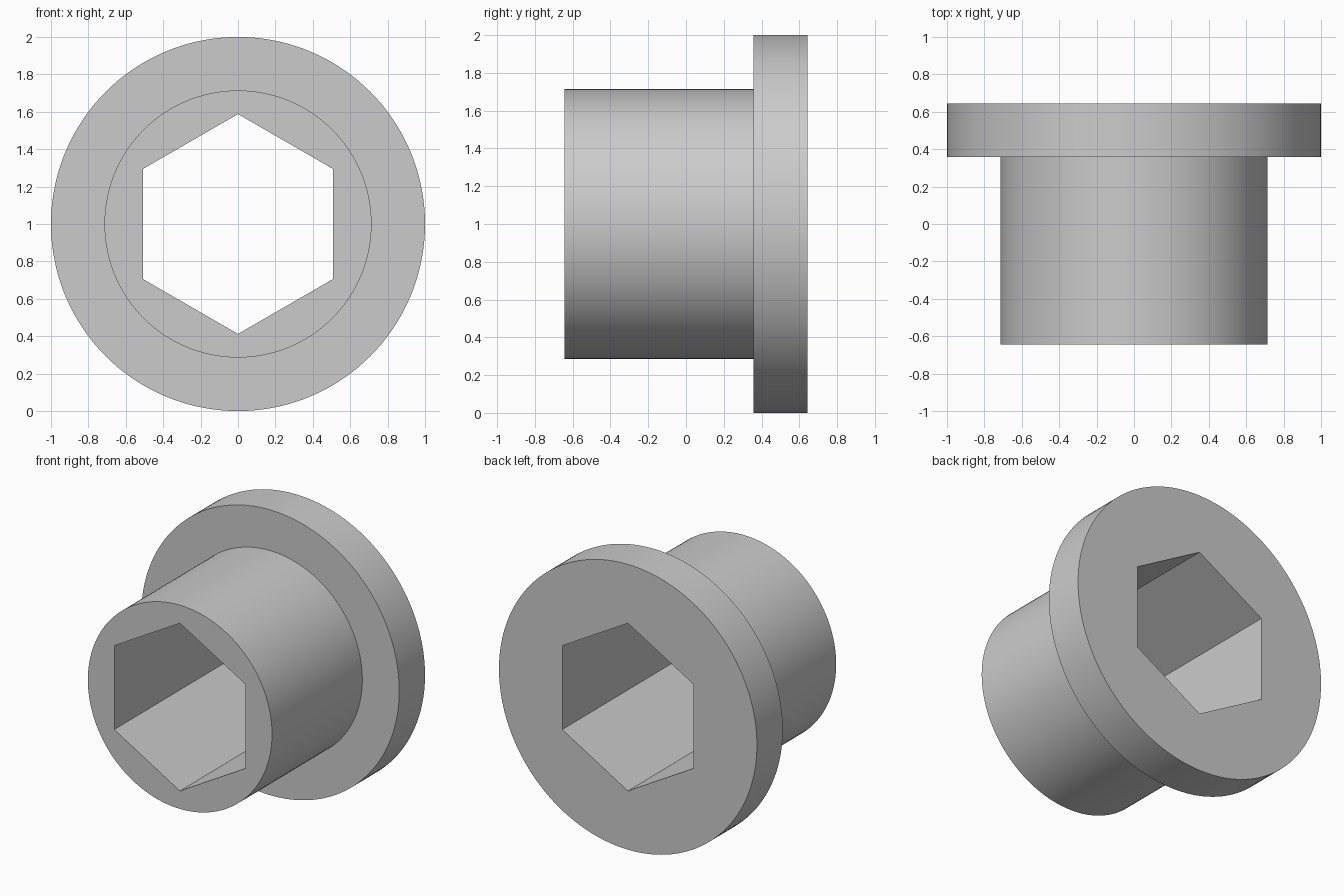
import bpy, bmesh
from math import cos, sin, radians

cube = bpy.data.objects.get("Cube")
if cube:
    bpy.data.objects.remove(cube, do_unlink=True)

SEGMENTS = 144                      # multiple of 12 puts a vertex on each hex corner
FRONT, STEP, BACK = -0.643, 0.357, 0.643
SHANK_R, FLANGE_R, HEX_APOTHEM = 0.714, 1.0, 0.509


def circle(radius):
    return lambda deg: radius


def hexagon(deg):
    return HEX_APOTHEM / cos(radians((deg + 30) % 60 - 30))


# Plain grey metal
grey = bpy.data.materials.new("grey metal")
grey.use_nodes = True
colour = (0.6, 0.6, 0.6, 1)
grey.diffuse_color = colour
grey.node_tree.nodes["Principled BSDF"].inputs["Base Color"].default_value = colour

# Closed profile swept round the y axis: outer shank, flange, then hexagonal bore
profile = [
    (circle(SHANK_R), FRONT), (circle(SHANK_R), STEP),
    (circle(FLANGE_R), STEP), (circle(FLANGE_R), BACK),
    (hexagon, BACK), (hexagon, FRONT),
]
bm = bmesh.new()
rings = []
for radius, y in profile:
    ring = []
    for i in range(SEGMENTS):
        deg = 360 * i / SEGMENTS
        r, a = radius(deg), radians(deg)
        ring.append(bm.verts.new((r * cos(a), y, 1 + r * sin(a))))
    rings.append(ring)
for k, ring in enumerate(rings):
    following = rings[(k + 1) % len(rings)]
    for i in range(SEGMENTS):
        j = (i + 1) % SEGMENTS
        bm.faces.new((ring[i], ring[j], following[j], following[i]))
bmesh.ops.recalc_face_normals(bm, faces=bm.faces)

mesh = bpy.data.meshes.new("flanged_bushing")
bm.to_mesh(mesh)
bm.free()
mesh.materials.append(grey)
bushing = bpy.data.objects.new("flanged_bushing", mesh)
bpy.context.collection.objects.link(bushing)

# Smooth round walls, crisp rims and hex corners
bpy.ops.object.select_all(action='DESELECT')
bushing.select_set(True)
bpy.context.view_layer.objects.active = bushing
bpy.ops.object.shade_smooth_by_angle(angle=radians(30))
